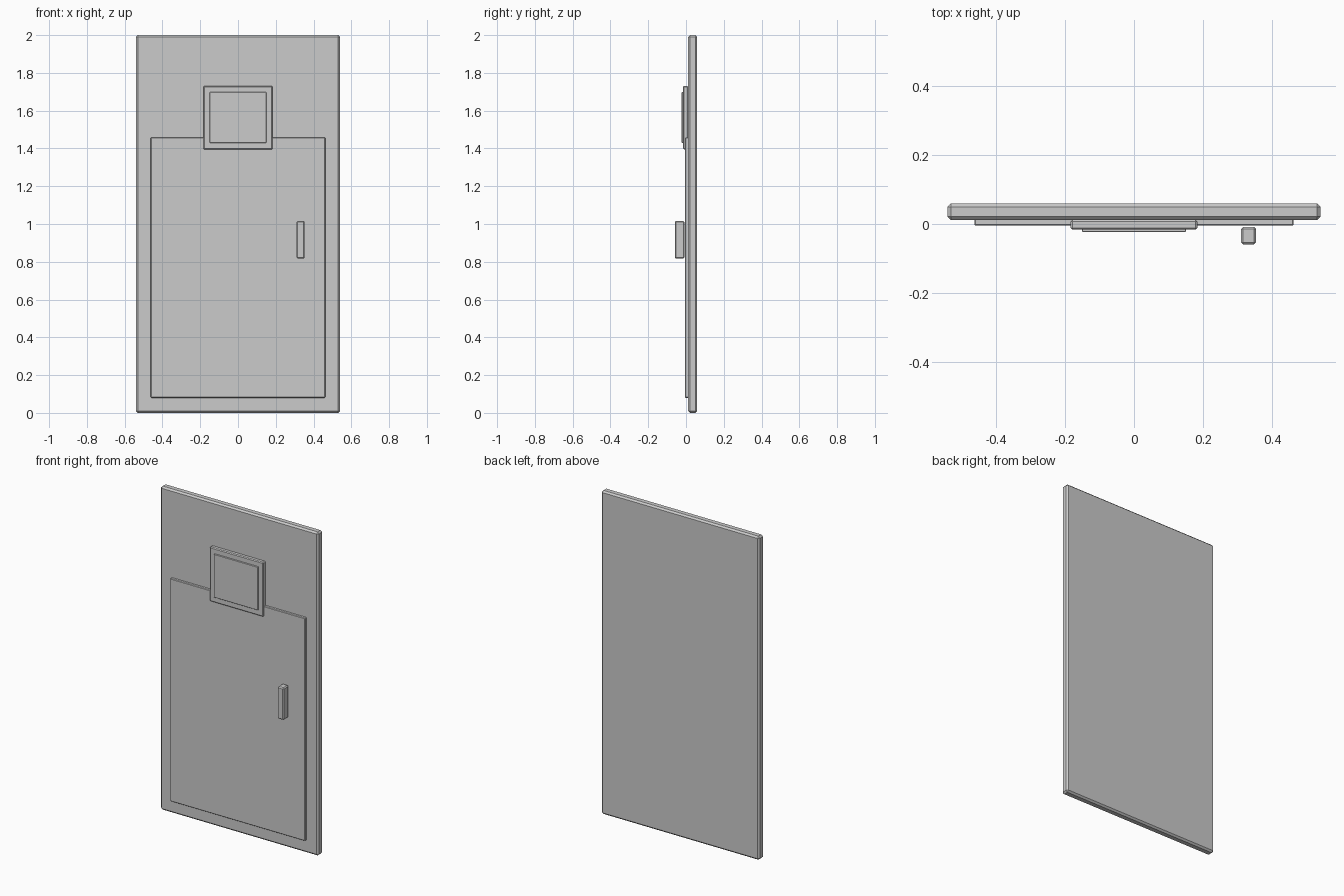
import bpy

if "Cube" in bpy.data.objects:
    bpy.data.objects.remove(bpy.data.objects["Cube"])


def bevelled_box(name, x, y, z, bevel):
    """Box spanning the given (min, max) ranges, with chamfered edges."""
    spans = (x, y, z)
    bpy.ops.mesh.primitive_cube_add(size=1, location=[(a + b) / 2 for a, b in spans])
    obj = bpy.context.object
    obj.name = name
    obj.scale = [b - a for a, b in spans]
    bpy.ops.object.transform_apply(location=False, rotation=False, scale=True)
    mod = obj.modifiers.new("Chamfer", 'BEVEL')
    mod.width = bevel
    mod.segments = 1
    return obj


# Main door slab
bevelled_box("door_slab", (-0.54, 0.54), (0.011, 0.059), (0.0, 2.0), 0.01)
# Raised lower panel
bevelled_box("door_panel", (-0.462, 0.462), (-0.005, 0.014), (0.08, 1.457), 0.003)
# Window surround and pane
bevelled_box("window_frame", (-0.183, 0.183), (-0.016, 0.012), (1.395, 1.731), 0.005)
bevelled_box("window_pane", (-0.151, 0.151), (-0.023, -0.012), (1.43, 1.698), 0.002)
# Pull handle
bevelled_box("handle", (0.31, 0.353), (-0.059, -0.008), (0.817, 1.016), 0.006)
